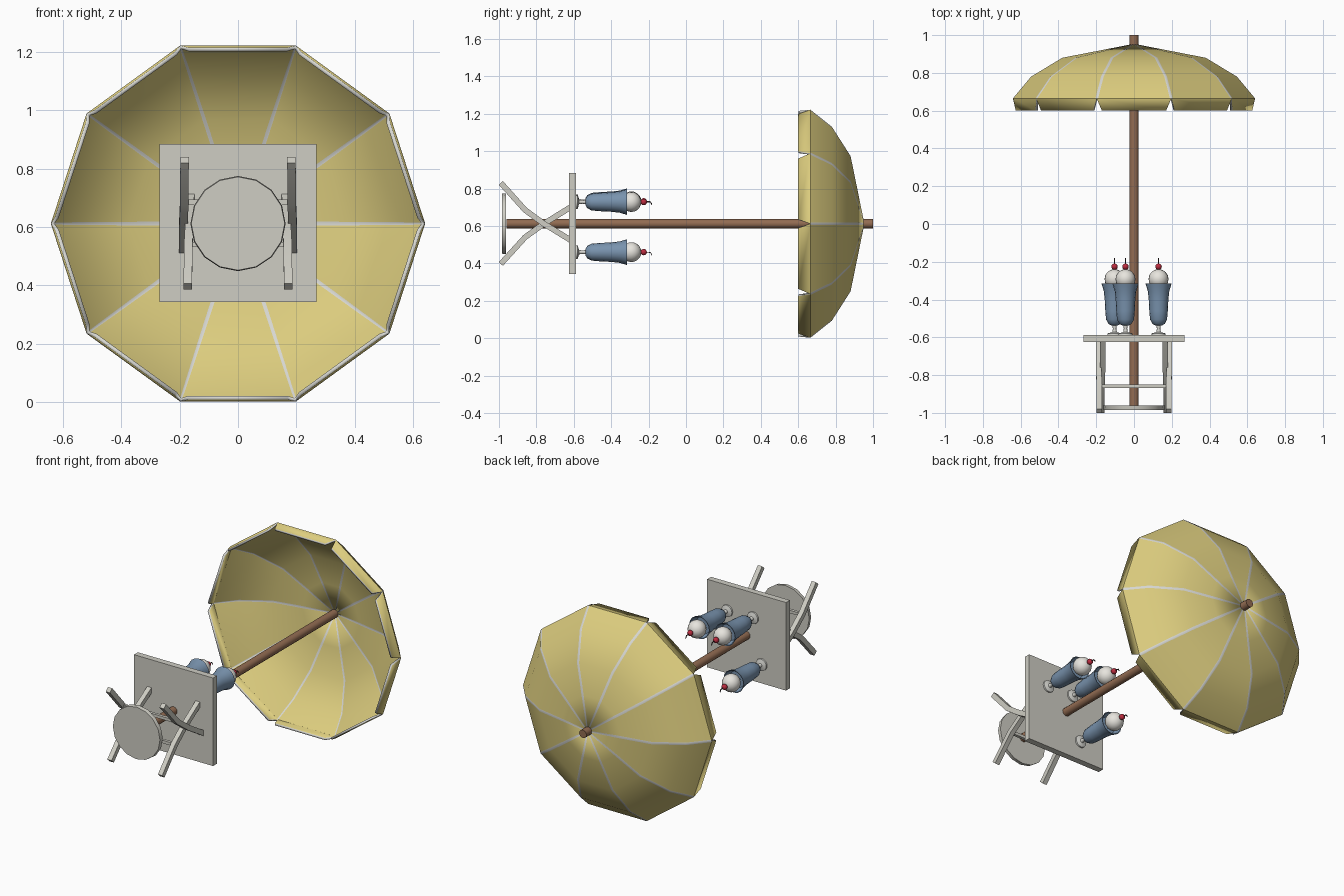
import bpy, bmesh, math
from mathutils import Vector

if "Cube" in bpy.data.objects:
    bpy.data.objects.remove(bpy.data.objects["Cube"])

CZ = 0.612   # height of the main axis, which runs along y


def mat(name, rgb):
    m = bpy.data.materials.new(name)
    m.diffuse_color = (*rgb, 1)
    m.use_nodes = True
    m.node_tree.nodes["Principled BSDF"].inputs["Base Color"].default_value = m.diffuse_color
    return m


YELLOW = mat("canopy_yellow", (0.72, 0.61, 0.21))
PALE = mat("trim_pale_grey", (0.68, 0.68, 0.64))
WOOD_GREY = mat("table_off_white", (0.62, 0.61, 0.55))
BROWN = mat("pole_brown", (0.29, 0.15, 0.085))
BLUE = mat("glass_blue", (0.19, 0.29, 0.42))
CREAM = mat("ice_cream_white", (0.80, 0.78, 0.73))
RED = mat("cherry_red", (0.50, 0.025, 0.05))
DARK = mat("stalk_dark", (0.05, 0.03, 0.03))


def finish(bm, name, mats, angle=35, recalc=True):
    if recalc:
        bmesh.ops.recalc_face_normals(bm, faces=bm.faces)
    me = bpy.data.meshes.new(name)
    bm.to_mesh(me)
    bm.free()
    ob = bpy.data.objects.new(name, me)
    bpy.context.collection.objects.link(ob)
    for m in mats:
        me.materials.append(m)
    bpy.ops.object.select_all(action='DESELECT')
    ob.select_set(True)
    bpy.context.view_layer.objects.active = ob
    bpy.ops.object.shade_smooth_by_angle(angle=math.radians(angle))
    return ob


def lathe(name, profile, x, z, m, n=16):
    """Closed solid of revolution around a y-parallel axis; profile is (y, radius)."""
    bm = bmesh.new()
    rings = []
    for y, r in profile:
        rings.append([bm.verts.new((x + r * math.cos(2 * math.pi * i / n), y,
                                    z + r * math.sin(2 * math.pi * i / n))) for i in range(n)])
    for a, b in zip(rings, rings[1:]):
        for i in range(n):
            j = (i + 1) % n
            bm.faces.new((a[i], a[j], b[j], b[i]))
    bm.faces.new(rings[0])
    bm.faces.new(rings[-1])
    return finish(bm, name, [m])


def ball(name, c, r, m, n=16):
    bm = bmesh.new()
    bmesh.ops.create_uvsphere(bm, u_segments=n, v_segments=n // 2 + 2, radius=r)
    bmesh.ops.translate(bm, verts=bm.verts, vec=c)
    return finish(bm, name, [m], 60)


def box(name, lo, hi, m):
    bm = bmesh.new()
    bmesh.ops.create_cube(bm, size=1)
    for v in bm.verts:
        v.co = [lo[k] + (v.co[k] + 0.5) * (hi[k] - lo[k]) for k in range(3)]
    return finish(bm, name, [m])


def strip(name, pts, w, t, m):
    """Bent square bar through points, width w along x, thickness t in the yz plane."""
    bm = bmesh.new()
    P = [Vector(p) for p in pts]
    rings = []
    for i, p in enumerate(P):
        d = P[min(i + 1, len(P) - 1)] - P[max(i - 1, 0)]
        nrm = Vector((0, -d.z, d.y)).normalized() * t / 2
        sx = Vector((w / 2, 0, 0))
        rings.append([bm.verts.new(q) for q in (p + sx + nrm, p - sx + nrm, p - sx - nrm, p + sx - nrm)])
    for a, b in zip(rings, rings[1:]):
        for i in range(4):
            j = (i + 1) % 4
            bm.faces.new((a[i], a[j], b[j], b[i]))
    bm.faces.new(rings[0])
    bm.faces.new(rings[-1])
    return finish(bm, name, [m])


# Ten-sided canopy with pale seams and a notched hanging edge
RINGS = [(0.95, 0.02), (0.915, 0.20), (0.88, 0.38), (0.78, 0.545), (0.665, 0.641)]
SIDES = 10
bm = bmesh.new()


def corner(k, y, r):
    a = 2 * math.pi * k / SIDES
    return Vector((r * math.cos(a), y, CZ + r * math.sin(a)))


for k in range(SIDES):
    rows = []
    for y, r in RINGS:
        p, q = corner(k, y, r), corner(k + 1, y, r)
        s = (q - p).normalized() * min(0.008, (q - p).length * 0.4)
        rows.append([bm.verts.new(v) for v in (p, p + s, q - s, q)])
    for a, b in zip(rows, rows[1:]):
        for i in range(3):
            f = bm.faces.new((a[i], a[i + 1], b[i + 1], b[i]))
            f.material_index = 0 if i == 1 else 1
    p, q = corner(k, 0.60, 0.634), corner(k + 1, 0.60, 0.634)
    s = (q - p).normalized() * 0.026
    f = bm.faces.new(rows[-1] + [bm.verts.new(q - s), bm.verts.new(p + s)])
    f.material_index = 0
bmesh.ops.remove_doubles(bm, verts=bm.verts, dist=0.0005)
bm.normal_update()
for f in bm.faces:
    if f.normal.dot(f.calc_center_median() - Vector((0, 0.45, CZ))) < 0:
        f.normal_flip()
canopy = finish(bm, "canopy", [YELLOW, PALE], 40, recalc=False)
sol = canopy.modifiers.new("cloth_thickness", 'SOLIDIFY')
sol.thickness = 0.013
sol.offset = -1
sol.material_offset_rim = 1

# Pole
lathe("pole", [(-0.96, 0.025), (1.0, 0.025)], 0, CZ, BROWN, 12)

# Table top and round foot plate
box("table_top", (-0.268, -0.625, CZ - 0.268), (0.268, -0.587, CZ + 0.272), WOOD_GREY)
lathe("base_disc", [(-0.985, 0.160), (-0.962, 0.163)], 0, CZ, WOOD_GREY, 16)

# Crossed bent legs, a pair on each side
for sx, side in ((-1, "left"), (1, "right")):
    strip("upper_leg_" + side, [(sx * 0.183, -0.99, 0.83), (sx * 0.184, -0.86, 0.685),
                                (sx * 0.187, -0.76, 0.612), (sx * 0.188, -0.61, 0.52)], 0.029, 0.03, WOOD_GREY)
    strip("lower_leg_" + side, [(sx * 0.172, -0.99, 0.397), (sx * 0.170, -0.86, 0.54),
                                (sx * 0.166, -0.76, 0.612), (sx * 0.164, -0.61, 0.705)], 0.029, 0.03, WOOD_GREY)

# Cross bars between the legs
for z in (0.685, 0.54):
    box("leg_crossbar", (-0.18, -0.868, z - 0.009), (0.18, -0.85, z + 0.009), WOOD_GREY)

# Three sundae glasses with ice cream, cherry and stalk
for i, (x, z) in enumerate(((0.13, 0.728), (-0.045, 0.732), (-0.103, 0.46))):
    n = "_%d" % (i + 1)
    lathe("glass_foot" + n, [(-0.588, 0.037), (-0.579, 0.036), (-0.572, 0.012), (-0.555, 0.009),
                             (-0.535, 0.011), (-0.525, 0.024)], x, z, PALE)
    lathe("glass_bowl" + n, [(-0.537, 0.018), (-0.528, 0.033), (-0.505, 0.045), (-0.46, 0.049),
                             (-0.40, 0.052), (-0.355, 0.057), (-0.315, 0.069),
                             (-0.317, 0.064), (-0.35, 0.050)], x, z, BLUE)
    ball("ice_cream" + n, (x, -0.292, z), 0.053, CREAM)
    ball("cherry" + n, (x, -0.226, z), 0.017, RED, 12)
    strip("cherry_stalk" + n, [(x, -0.212, z), (x, -0.19, z - 0.002), (x, -0.182, z - 0.016)],
          0.004, 0.004, DARK)
